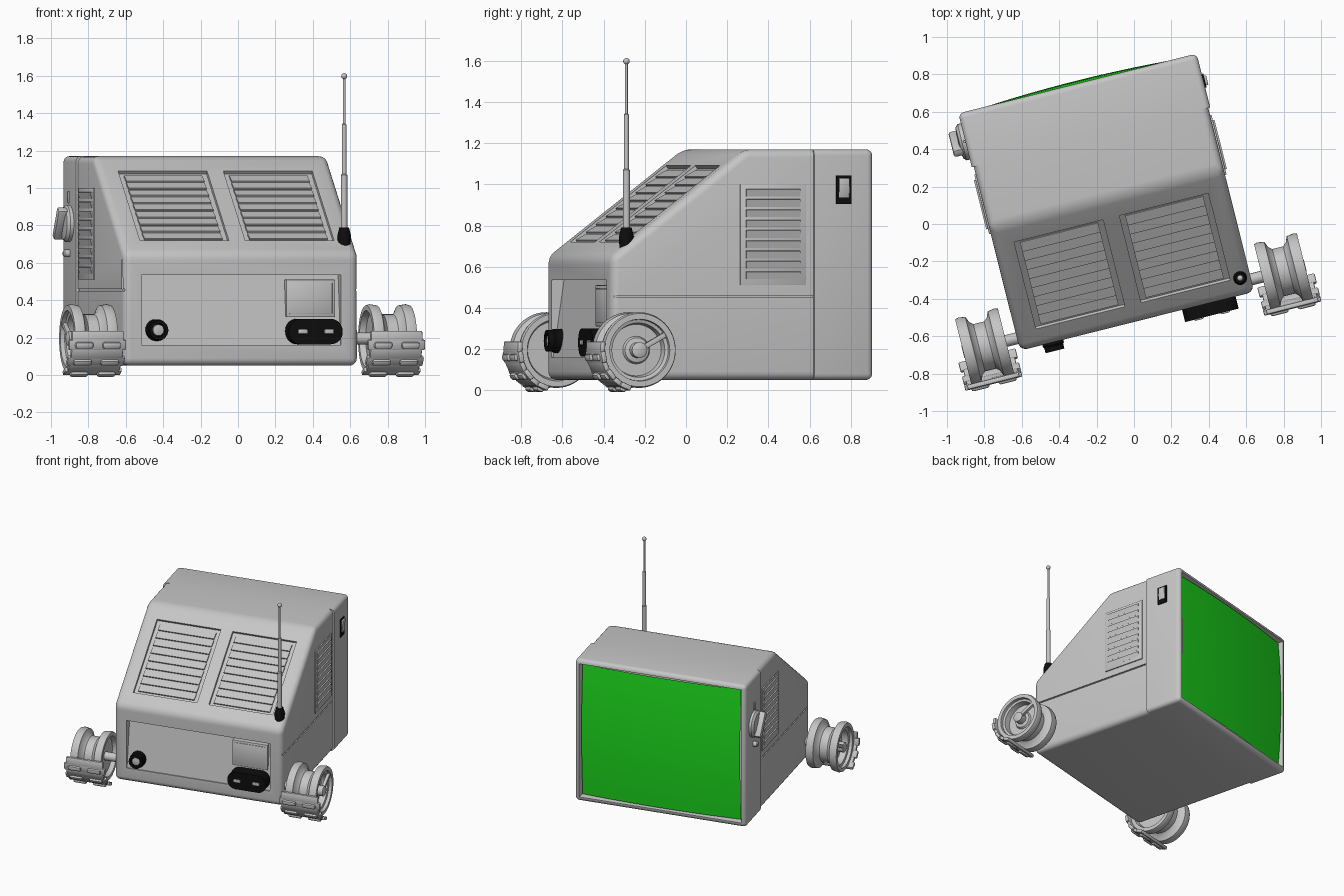
import bpy, bmesh, math
from mathutils import Matrix, Vector

old = bpy.data.objects.get("Cube")
if old:
    bpy.data.objects.remove(old)

T, R = Matrix.Translation, Matrix.Rotation
parts = []


def material(name, rgb):
    m = bpy.data.materials.new(name)
    m.use_nodes = True
    m.diffuse_color = (*rgb, 1)
    m.node_tree.nodes["Principled BSDF"].inputs["Base Color"].default_value = (*rgb, 1)
    return m


GREY = material("casing grey", (0.56, 0.56, 0.56))
GREEN = material("screen green", (0.012, 0.7, 0.012))
BLACK = material("black plastic", (0.004, 0.004, 0.004))


def finish(name, bm, mat, matrix=Matrix()):
    bmesh.ops.recalc_face_normals(bm, faces=bm.faces)
    me = bpy.data.meshes.new(name)
    bm.to_mesh(me)
    bm.free()
    me.materials.append(mat)
    ob = bpy.data.objects.new(name, me)
    bpy.context.collection.objects.link(ob)
    ob.matrix_world = matrix
    parts.append(ob)
    return ob


def box(name, mat, size, loc, rot=Matrix(), bevel=0, axis=None, seg=2):
    """Box; bevels all edges, or only those along one axis."""
    bm = bmesh.new()
    bmesh.ops.create_cube(bm, size=1, matrix=Matrix.Diagonal((*size, 1)))
    if bevel:
        edges = [e for e in bm.edges if axis is None
                 or abs((e.verts[0].co - e.verts[1].co)[axis]) > 1e-4]
        bmesh.ops.bevel(bm, geom=edges, offset=bevel, segments=seg, profile=0.5, affect='EDGES')
    return finish(name, bm, mat, T(loc) @ rot)


def lathe(name, mat, profile, matrix, n=32):
    """Spin (radius, height) points about the local z axis."""
    bm = bmesh.new()
    rings = []
    for r, h in profile:
        rings.append([bm.verts.new((r * math.cos(k * math.tau / n), r * math.sin(k * math.tau / n), h))
                      for k in range(n)])
    for a, b in zip(rings, rings[1:]):
        for k in range(n):
            bm.faces.new((a[k], a[(k + 1) % n], b[(k + 1) % n], b[k]))
    for ring in (rings[0], rings[-1]):
        bm.faces.new(ring)
    return finish(name, bm, mat, matrix)


def prism(name, mat, profile, half, bevel=0, back=0.505):
    """Side profile (y, z) extruded across the width; edges on the back plane stay sharp."""
    bm = bmesh.new()
    face = bm.faces.new([bm.verts.new((-half, y, z)) for y, z in profile])
    new = bmesh.ops.extrude_face_region(bm, geom=[face])["geom"]
    bmesh.ops.translate(bm, vec=(2 * half, 0, 0), verts=[v for v in new if isinstance(v, bmesh.types.BMVert)])
    bmesh.ops.recalc_face_normals(bm, faces=bm.faces)
    if bevel:
        edges = [e for e in bm.edges if not all(abs(v.co.y - back) < 1e-4 for v in e.verts)]
        bmesh.ops.bevel(bm, geom=edges, offset=bevel, segments=5, profile=0.5, affect='EDGES')
    return finish(name, bm, mat)


# Casing: sloped body
HW, FRONT, SEAM = 0.646, -0.508, 0.505
slope_low, slope_top = Vector((0, FRONT, 0.65)), Vector((0, 0.165, 1.17))
run = (slope_top - slope_low).normalized()
tilt = R(math.atan2(run.z, run.y), 4, 'X')
body = prism("body", GREY, [(FRONT, 0.05), (FRONT, 0.65), (0.165, 1.17), (SEAM, 1.17), (SEAM, 0.05)], HW, 0.04)

# Cutters: front recess, slope vents, seam groove
cutters = [prism("recess_cutter", GREY, [(-0.6, 0.16), (-0.5, 0.16), (-0.445, 0.535), (-0.6, 0.535)], 0.55)]
vent_mid = slope_low + run * 0.418
for s in (-1, 1):
    cutters.append(box("vent_cutter", GREY, (0.49, 0.605, 0.04), vent_mid + Vector((s * 0.29, 0, 0)), tilt))
    cutters.append(box("seam_cutter", GREY, (0.02, 1.2, 0.01), (s * HW, 0, 0.455)))
for c in cutters:
    mod = body.modifiers.new("cut", 'BOOLEAN')
    mod.object = c
    mod.solver = 'EXACT'
dg = bpy.context.evaluated_depsgraph_get()
cut_mesh = bpy.data.meshes.new_from_object(body.evaluated_get(dg))
body.modifiers.clear()
body.data = cut_mesh
for c in cutters:
    parts.remove(c)
    bpy.data.objects.remove(c)

# Slope louvres and side vents
normal = Vector((0, -run.z, run.y))
for s in (-1, 1):
    for k in range(9):
        p = slope_low + run * (0.165 + k * 0.063) + Vector((s * 0.29, 0, 0)) - normal * 0.013
        box("slope_louvre", GREY, (0.43, 0.06, 0.01), p, tilt @ R(math.radians(-9), 4, 'X'))
    box("side_vent_panel", GREY, (0.016, 0.33, 0.49), (s * HW, 0.3, 0.755), bevel=0.003)
    for k in range(9):
        box("side_louvre", GREY, (0.016, 0.27, 0.036), (s * (HW + 0.005), 0.3, 0.56 + k * 0.05),
            R(math.radians(s * 14), 4, 'Y'))

# Screen frame
bm = bmesh.new()
bmesh.ops.create_cube(bm, size=1, matrix=T((0, 0.6535, 0.61)) @ Matrix.Diagonal((1.314, 0.297, 1.12, 1)))
edges = [e for e in bm.edges if any(v.co.y > 0.7 for v in e.verts)]
bmesh.ops.bevel(bm, geom=edges, offset=0.03, segments=4, profile=0.5, affect='EDGES')
bm.normal_update()
rear = max((f for f in bm.faces if f.normal.y > 0.99), key=lambda f: f.calc_area())
bmesh.ops.inset_region(bm, faces=[rear], thickness=0.006)
bmesh.ops.inset_region(bm, faces=[rear], thickness=0.012, depth=-0.05)
finish("screen_frame", bm, GREY)

# Bulging screen
bm = bmesh.new()
bmesh.ops.create_grid(bm, x_segments=20, y_segments=16, size=1)
for v in bm.verts:
    a, b = v.co.x, v.co.y
    v.co = (a * 0.608, 0.818 - 0.024 * (a * a + b * b), 0.61 + b * 0.513)
finish("screen", bm, GREEN)
if parts[-1].data.polygons[0].normal.y < 0:
    parts[-1].data.flip_normals()

# Front panel fittings
FACE = R(math.radians(90), 4, 'X')
lathe("jack_collar", BLACK, [(0.05, 0), (0.058, 0.01), (0.058, 0.05), (0.052, 0.058), (0.052, 0.085), (0.036, 0.085), (0.036, 0.05)],
      T((-0.465, -0.47, 0.24)) @ FACE, 24)
lathe("jack_pin", GREY, [(0.03, 0), (0.03, 0.076), (0.012, 0.08)], T((-0.465, -0.47, 0.24)) @ FACE, 16)
box("socket", BLACK, (0.295, 0.12, 0.135), (0.395, -0.515, 0.232), bevel=0.064, axis=1, seg=8)
for s in (-1, 1):
    box("socket_contact", GREY, (0.052, 0.012, 0.024), (0.395 + s * 0.072, -0.576, 0.232), bevel=0.005)
box("badge_frame", GREY, (0.27, 0.04, 0.2), (0.388, -0.47, 0.41), bevel=0.004)
box("badge_panel", GREY, (0.236, 0.006, 0.166), (0.388, -0.491, 0.41), bevel=0.002)

# Power switch
SW = 0.652
box("switch_plate", BLACK, (0.02, 0.076, 0.138), (0.655, SW, 0.973))
box("switch_rocker", GREY, (0.026, 0.052, 0.094), (0.66, SW, 0.984), R(math.radians(6), 4, 'Y'), 0.003)

# Left-hand controls
OUT = R(math.radians(-90), 4, 'Y')
dial = Vector((-0.655, 0.648, 0.81))
lathe("dial", GREY, [(0.1, 0), (0.1, 0.02), (0.085, 0.035), (0.05, 0.04)], T(dial) @ OUT, 24)
box("dial_grip", GREY, (0.056, 0.045, 0.19), dial + Vector((-0.052, 0, 0)), R(math.radians(35), 4, 'X'), 0.012)
lathe("small_knob", GREY, [(0.02, 0), (0.02, 0.03), (0.012, 0.036)], T((-0.655, 0.648, 0.65)) @ OUT, 16)
box("slider", GREY, (0.02, 0.015, 0.06), (-0.658, 0.648, 0.95), bevel=0.003)

# Aerial
AERIAL = T((0.59, -0.419, 0))
lathe("aerial_base", BLACK, [(0.034, 0.69), (0.037, 0.745), (0.026, 0.79)], AERIAL, 16)
lathe("aerial_rod", GREY, [(0.017, 0.78), (0.017, 1.07), (0.012, 1.075), (0.012, 1.34), (0.007, 1.345), (0.007, 1.6)], AERIAL, 16)
lathe("aerial_tip", GREY, [(0.016 * math.sin(t * math.pi / 8) + 1e-4, 1.598 - 0.016 * math.cos(t * math.pi / 8))
                           for t in range(9)], AERIAL, 16)

# Wheels with axle, hub, spoke and tread pads
rim = [(0.15, 0.118), (0.178, 0.118), (0.184, 0.1), (0.178, 0.062), (0.145, 0.048), (0.13, 0.03)]
spool = ([(0.04, -0.085), (0.14, -0.085)] + [(r, -h) for r, h in rim] + rim[::-1]
         + [(0.148, 0.095), (0.132, 0.09), (0.125, 0.045), (0.04, 0.045)])
for s in (-1, 1):
    hub = Vector((s * 0.824, -0.44, 0.195))
    turn = T(hub) @ R(math.radians(s * 90), 4, 'Y')
    lathe("wheel", GREY, spool, turn, 48)
    lathe("wheel_hub", GREY, [(0.07, 0.04), (0.06, 0.06), (0.038, 0.065), (0.038, 0.115), (0.03, 0.12)], turn, 24)
    lathe("axle", GREY, [(0.032, -0.23), (0.032, -0.08)], turn, 16)
    a = math.radians(30)
    box("wheel_spoke", GREY, (0.025, 0.13, 0.026), hub + Vector((s * 0.1, 0.095 * math.cos(a), 0.095 * math.sin(a))),
        R(a, 4, 'X'), 0.004)
    for k in range(6):
        a = math.radians(176 + k * 14)
        out = Vector((0, math.cos(a), math.sin(a)))
        spin = R(a, 4, 'X')
        wide = k % 2 == 1
        box("tread_pad", GREY, (0.315 if wide else 0.285, 0.026, 0.056), hub + out * 0.192, spin, 0.007)
        if wide:
            for c in (-1, 1):
                box("tread_lug", GREY, (0.1, 0.03, 0.036), hub + out * 0.206 + Vector((c * 0.075, 0, 0)),
                    spin, 0.012)

# Turn the whole model and shade
place = R(math.radians(14.1), 4, 'Z') @ T((-0.11, 0, 0))
bpy.ops.object.select_all(action='DESELECT')
for ob in parts:
    ob.matrix_world = place @ ob.matrix_world
    ob.select_set(True)
bpy.context.view_layer.objects.active = body
bpy.ops.object.shade_smooth_by_angle(angle=math.radians(35))
